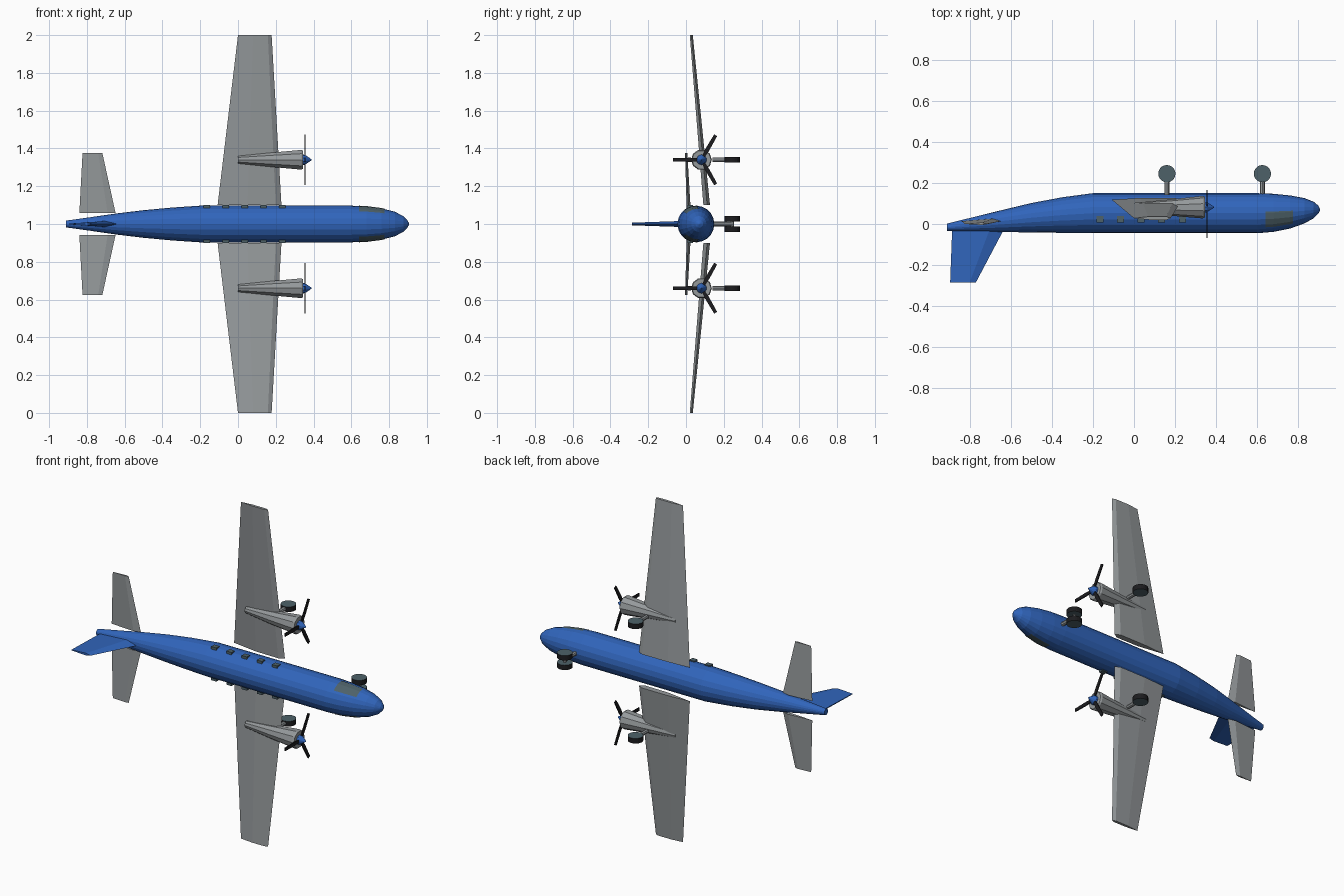
import bpy, bmesh, math
from mathutils import Vector

if "Cube" in bpy.data.objects:
    bpy.data.objects.remove(bpy.data.objects["Cube"])


def material(name, rgb):
    m = bpy.data.materials.new(name)
    m.diffuse_color = (*rgb, 1)
    m.use_nodes = True
    m.node_tree.nodes["Principled BSDF"].inputs["Base Color"].default_value = m.diffuse_color
    return m


BLUE = material("blue_paint", (0.03, 0.13, 0.50))
BLACK = material("black_rubber", (0.012, 0.012, 0.014))
SLATE = material("dark_slate", (0.075, 0.12, 0.14))
GREY = material("grey_metal", (0.30, 0.32, 0.33))


def loft(name, rings, mat, closed=True, caps=True):
    """Skin a list of equal-length point rings."""
    bm = bmesh.new()
    vs = [[bm.verts.new(p) for p in r] for r in rings]
    n = len(rings[0])
    for a, b in zip(vs, vs[1:]):
        for i in range(n if closed else n - 1):
            j = (i + 1) % n
            bm.faces.new((a[i], a[j], b[j], b[i]))
    if caps:
        bm.faces.new(vs[0])
        bm.faces.new(vs[-1])
    bmesh.ops.recalc_face_normals(bm, faces=bm.faces)
    me = bpy.data.meshes.new(name)
    bm.to_mesh(me)
    bm.free()
    ob = bpy.data.objects.new(name, me)
    bpy.context.collection.objects.link(ob)
    me.materials.append(mat)
    return ob


def ring_x(x, cy, cz, ry, rz, n, off=0.0):
    return [(x, cy + ry * math.sin(2 * math.pi * (i + off) / n),
             cz + rz * math.cos(2 * math.pi * (i + off) / n)) for i in range(n)]


def rod(name, a, b, r, n, mat):
    """Cylinder between two points."""
    a, b = Vector(a), Vector(b)
    q = (b - a).to_track_quat('Z', 'Y')
    circle = [Vector((r * math.cos(2 * math.pi * i / n), r * math.sin(2 * math.pi * i / n), 0))
              for i in range(n)]
    return loft(name, [[p + q @ c for c in circle] for p in (a, b)], mat)


def box(name, lo, hi, mat):
    rings = [[(lo[0], lo[1], z), (hi[0], lo[1], z), (hi[0], hi[1], z), (lo[0], hi[1], z)]
             for z in (lo[2], hi[2])]
    return loft(name, rings, mat)


# Fuselage: x, top y, belly y, half width (the aircraft's top faces -y)
STATIONS = [(-0.91, -0.033, 0.002, 0.018), (-0.78, -0.036, 0.034, 0.036),
            (-0.65, -0.039, 0.066, 0.055), (-0.50, -0.041, 0.102, 0.073),
            (-0.35, -0.043, 0.130, 0.087), (-0.20, -0.045, 0.150, 0.097),
            (0.20, -0.045, 0.150, 0.097), (0.60, -0.045, 0.150, 0.097),
            (0.68, -0.038, 0.147, 0.093), (0.76, -0.022, 0.139, 0.083),
            (0.83, 0.003, 0.126, 0.065), (0.875, 0.028, 0.108, 0.042),
            (0.897, 0.050, 0.090, 0.020), (0.906, 0.067, 0.073, 0.003)]
loft("fuselage", [ring_x(x, (t + b) / 2, 1, (b - t) / 2, w, 20) for x, t, b, w in STATIONS], BLUE)


def section(x):
    for s, e in zip(STATIONS, STATIONS[1:]):
        if s[0] <= x <= e[0]:
            f = (x - s[0]) / (e[0] - s[0])
            return [p + (q - p) * f for p, q in zip(s, e)]


for side, label in ((1, "left"), (-1, "right")):
    def zs(d):
        return 1 + side * d

    # Cockpit window follows the nose skin
    rings = []
    for x in (0.64, 0.68, 0.72, 0.76, 0.775):
        _, t, b, w = section(x)
        rings.append([(x, (t + b) / 2 - 1.02 * (b - t) / 2 * math.sin(math.radians(d)),
                       zs(1.02 * w * math.cos(math.radians(d)))) for d in (-4, 0, 18, 36, 46)])
    loft("cockpit_window_" + label, rings, SLATE, closed=False, caps=False)

    # Cabin windows
    for i in range(5):
        x = -0.165 + 0.1 * i
        box(f"cabin_window_{label}_{i + 1}", (x - 0.017, 0.008, zs(0.075)),
            (x + 0.017, 0.038, zs(0.1)), SLATE)

    # Wing: root and tip airfoils
    root = [(0.23, 0.112), (0.20, 0.092), (0.05, 0.094), (-0.108, 0.118), (0.03, 0.127), (0.20, 0.127)]
    tip = [(0.178, 0.028), (0.158, 0.020), (0.08, 0.020), (0.0, 0.028), (0.07, 0.036), (0.158, 0.036)]
    loft("wing_" + label, [[(x, y, zs(0.1)) for x, y in root],
                           [(x, y, zs(1.0)) for x, y in tip]], GREY)

    # Tailplane
    root = [(-0.648, 0.014), (-0.69, 0.004), (-0.84, 0.014), (-0.69, 0.026)]
    tip = [(-0.718, 0.0), (-0.74, -0.005), (-0.823, 0.0), (-0.74, 0.007)]
    loft("tailplane_" + label, [[(x, y, zs(0.057)) for x, y in root],
                                [(x, y, zs(0.375)) for x, y in tip]], GREY)

    # Engine nacelle and spinner
    ez, ey = zs(0.34), 0.082
    loft("engine_" + label, [ring_x(x, y, ez, r, r, 10, 0.5) for x, y, r in
                             ((0.0, 0.082, 0.021), (0.17, 0.08, 0.039), (0.335, ey, 0.055),
                              (0.345, ey, 0.050))], GREY)
    loft("spinner_" + label, [ring_x(x, ey, ez, r, r, 10) for x, r in
                              ((0.34, 0.028), (0.355, 0.026), (0.39, 0.002))], BLUE)

    # Propeller blades
    for k in range(3):
        a = 2 * math.pi * k / 3
        out, across = Vector((0, -math.cos(a), math.sin(a))), Vector((0, math.sin(a), math.cos(a)))
        rings = []
        for d, w in ((0.01, 0.007), (0.06, 0.011), (0.15, 0.009)):
            c = Vector((0.355, ey, ez)) + out * d
            rings.append([c + across * (w * u) + Vector((0.003 * v, 0, 0))
                          for u, v in ((-1, -1), (1, -1), (1, 1), (-1, 1))])
        loft(f"propeller_blade_{label}_{k + 1}", rings, BLACK)

    # Main gear and one of the paired nose wheels
    rod("main_strut_" + label, (0.16, 0.14, ez), (0.16, 0.245, ez), 0.012, 8, GREY)
    rod("main_wheel_" + label, (0.16, 0.245, ez - 0.015), (0.16, 0.245, ez + 0.015), 0.042, 20, SLATE)
    rod("nose_wheel_" + label, (0.625, 0.245, zs(0.014)), (0.625, 0.245, zs(0.043)), 0.042, 20, SLATE)

# Nose gear strut and axle
rod("nose_strut", (0.625, 0.13, 1), (0.625, 0.25, 1), 0.012, 8, GREY)
rod("nose_axle", (0.625, 0.245, 0.98), (0.625, 0.245, 1.02), 0.008, 8, GREY)

# Tail fin
root = [(-0.63, 0), (-0.70, 0.016), (-0.885, 0.003), (-0.885, -0.003), (-0.70, -0.016)]
tip = [(-0.77, 0), (-0.80, 0.007), (-0.895, 0.002), (-0.895, -0.002), (-0.80, -0.007)]
loft("tail_fin", [[(x, -0.02, 1 + z) for x, z in root],
                  [(x, -0.285, 1 + z) for x, z in tip]], BLUE)

# Dark tyre treads on all wheels
for ob in bpy.data.objects:
    if "wheel" in ob.name:
        ob.data.materials.append(BLACK)
        for p in ob.data.polygons:
            p.material_index = 0 if abs(p.normal.z) > 0.5 else 1
